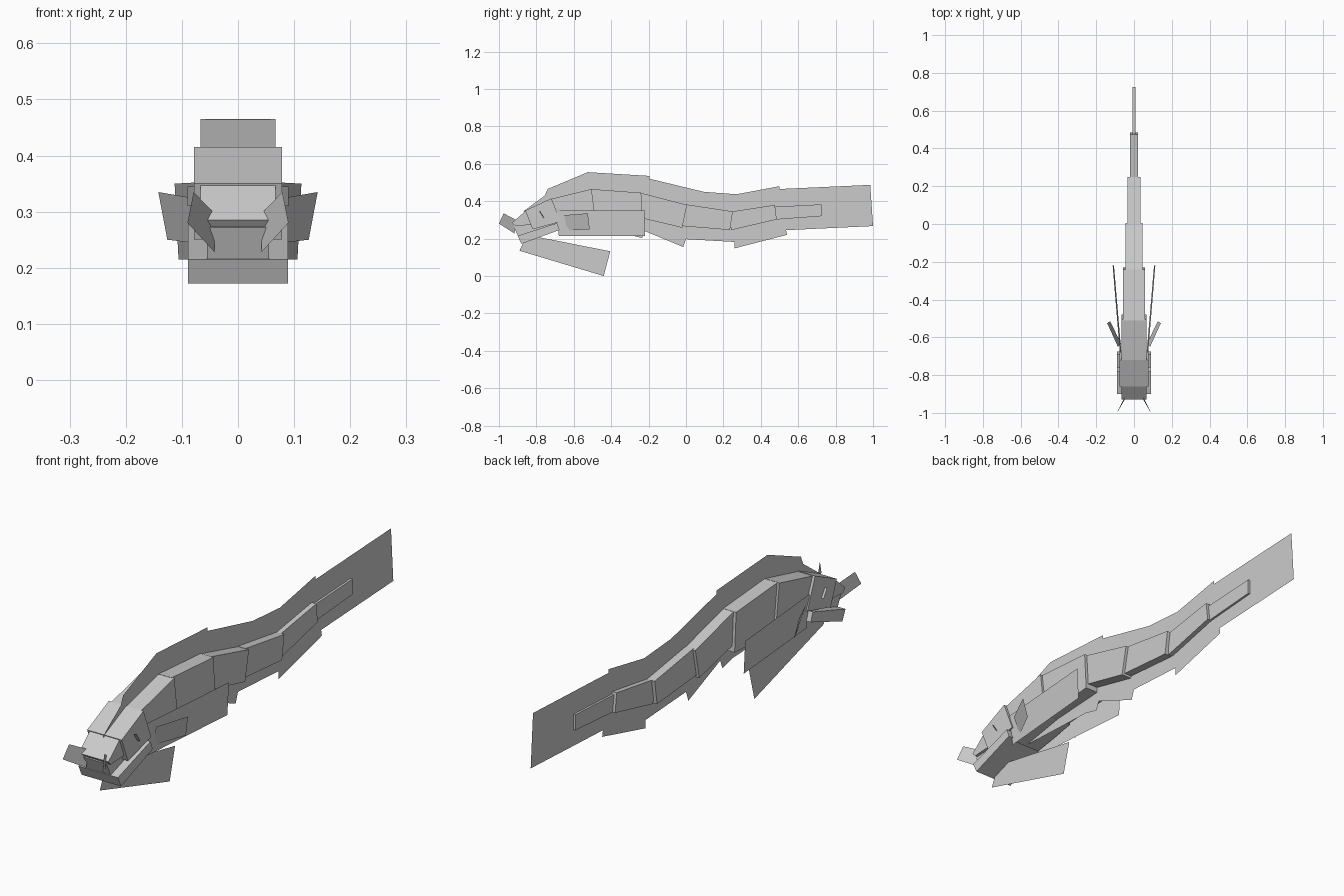
import bpy

old = bpy.data.objects.get("Cube")
if old:
    bpy.data.objects.remove(old)

grey = bpy.data.materials.new("plain grey")
grey.use_nodes = True
tone = (0.6, 0.6, 0.6, 1)
grey.diffuse_color = tone
grey.node_tree.nodes["Principled BSDF"].inputs["Base Color"].default_value = tone


def add_mesh(name, verts, faces):
    mesh = bpy.data.meshes.new(name)
    mesh.from_pydata(verts, [], faces)
    mesh.materials.append(grey)
    obj = bpy.data.objects.new(name, mesh)
    bpy.context.collection.objects.link(obj)
    return obj


def block(name, half, profile):
    """Side profile of (y, z) points, clockwise from +x, extruded across x."""
    n = len(profile)
    verts = [(s * half, y, z) for s in (1, -1) for y, z in profile]
    faces = [tuple(reversed(range(n))), tuple(range(n, 2 * n))]
    for i in range(n):
        j = (i + 1) % n
        faces.append((i, j, n + j, n + i))
    return add_mesh(name, verts, faces)


def centre_fin(name, profile):
    """Flat sheet on the centre plane."""
    return add_mesh(name, [(0, y, z) for y, z in profile], [tuple(range(len(profile)))])


def paired_plate(name, corners):
    """Flat sheet mirrored to the other side."""
    obj = add_mesh(name, corners, [tuple(range(len(corners)))])
    obj.modifiers.new("Mirror", "MIRROR").use_clip = False
    return obj


# Body segments, front to tail: half width, then side profile
segments = [
    ("neck", .067, [(-.73, .41), (-.505, .465), (-.48, .27), (-.68, .235)]),
    ("chest", .058, [(-.51, .465), (-.24, .445), (-.23, .285), (-.49, .27)]),
    ("belly", .046, [(-.24, .444), (.005, .38), (-.02, .258), (-.26, .315)]),
    ("hip", .034, [(.0, .383), (.25, .345), (.235, .246), (-.02, .267)]),
    ("tail_base", .02, [(.235, .343), (.475, .38), (.485, .302), (.24, .245)]),
    ("tail_tip", .009, [(.473, .37), (.725, .383), (.725, .32), (.485, .302)]),
]
for name, half, profile in segments:
    block(name, half, profile)

# Head
block("skull", .078, [(-.86, .35), (-.72, .415), (-.67, .29), (-.82, .25)])
block("snout", .067, [(-.93, .285), (-.855, .35), (-.76, .37), (-.72, .28), (-.915, .268)])
block("mouth", .055, [(-.925, .272), (-.74, .32), (-.70, .24), (-.89, .195)])
block("lower_jaw", .089, [(-.90, .215), (-.69, .283), (-.676, .246), (-.88, .172)])

# Fin running along the back and underside
centre_fin("body_fin", [
    (-.87, .345), (-.755, .43), (-.74, .465), (-.525, .555), (-.195, .535), (-.195, .52),
    (.095, .45), (.27, .437), (.50, .48), (.50, .465), (.985, .487), (1.0, .267),
    (.535, .245), (.54, .22), (.26, .148), (.26, .182), (0, .197), (-.015, .155),
    (-.22, .24), (-.235, .203), (-.30, .22), (-.66, .235)])
centre_fin("chin_fin", [(-.85, .22), (-.405, .132), (-.44, 0), (-.89, .135)])

# Paired side plates
paired_plate("side_fin", [(.074, -.69, .352), (.113, -.22, .35), (.106, -.22, .215), (.067, -.68, .215)])
paired_plate("cheek_fin", [(.085, -.65, .325), (.142, -.525, .335), (.126, -.515, .25), (.068, -.635, .243)])
paired_plate("nose_whisker", [(.04, -.90, .295), (.079, -.975, .335), (.09, -1.0, .28), (.042, -.918, .228)])
paired_plate("eye_ridge", [(.07, -.785, .345), (.09, -.78, .345), (.09, -.758, .31), (.07, -.763, .31)])
